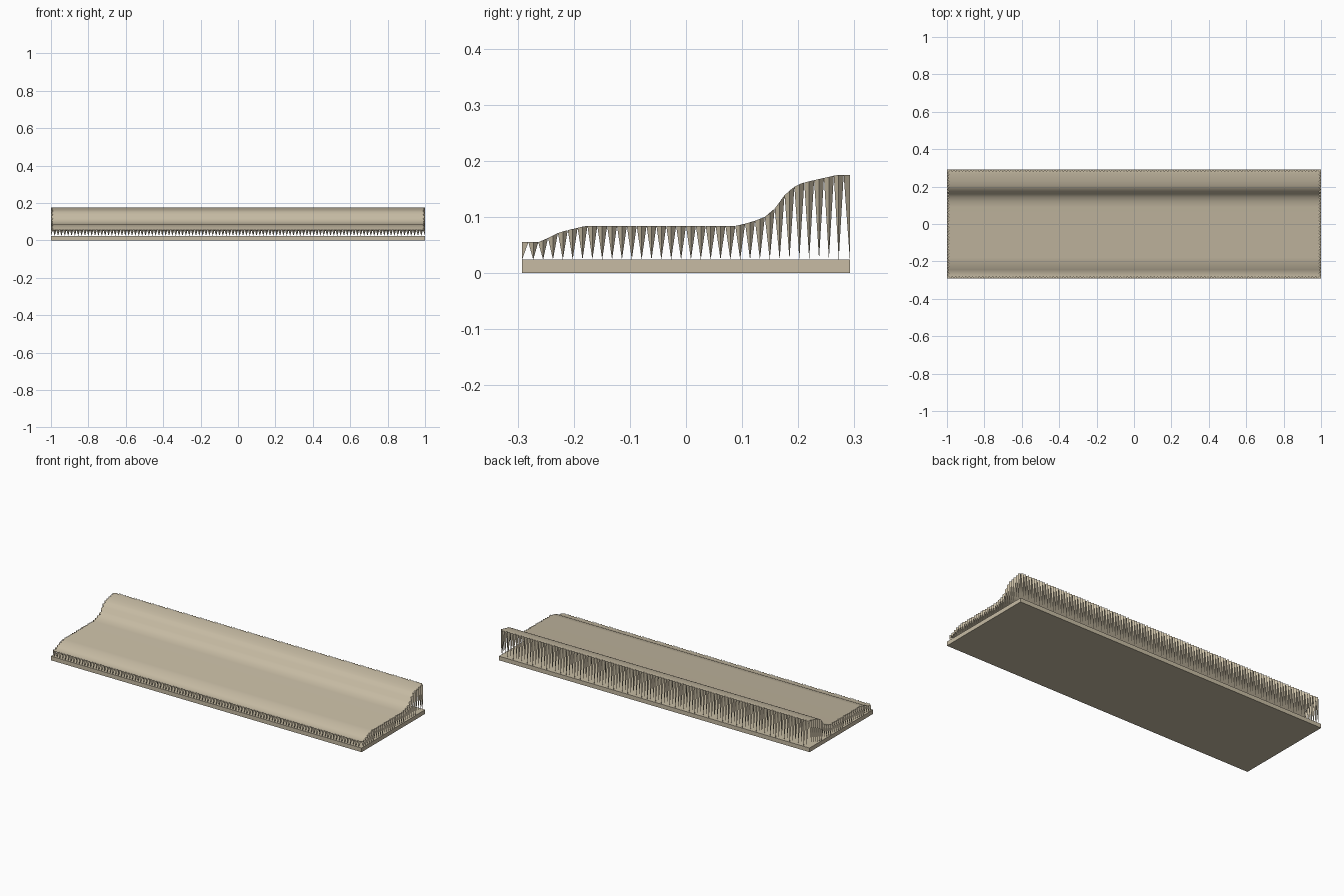
import bpy, bmesh

if "Cube" in bpy.data.objects:
    bpy.data.objects.remove(bpy.data.objects["Cube"])

mat = bpy.data.materials.new("warm beige")
mat.diffuse_color = (0.57, 0.50, 0.37, 1)
mat.use_nodes = True
mat.node_tree.nodes["Principled BSDF"].inputs["Base Color"].default_value = mat.diffuse_color

HX, HY, BASE, D = 1.0, 0.292, 0.024, 0.011   # half sizes, base height, tooth depth
PROFILE = [(-0.292, 0.055), (-0.262, 0.055), (-0.245, 0.063), (-0.225, 0.073),
           (-0.2, 0.079), (-0.18, 0.084), (0.09, 0.084), (0.12, 0.092),
           (0.145, 0.102), (0.16, 0.117), (0.175, 0.138), (0.19, 0.152),
           (0.205, 0.160), (0.23, 0.166), (0.27, 0.175), (0.292, 0.175)]


def height(y):
    for (y0, z0), (y1, z1) in zip(PROFILE, PROFILE[1:]):
        if y <= y1:
            return z0 + (z1 - z0) * (y - y0) / (y1 - y0)
    return PROFILE[-1][1]


def finish(bm, name, smooth=False):
    me = bpy.data.meshes.new(name)
    bm.to_mesh(me)
    bm.free()
    me.materials.append(mat)
    ob = bpy.data.objects.new(name, me)
    bpy.context.collection.objects.link(ob)
    for p in me.polygons:
        p.use_smooth = smooth
    return ob


def face(bm, pts):
    bm.faces.new([bm.verts.new(p) for p in pts])


# flat base slab
bm = bmesh.new()
bmesh.ops.create_cube(bm, size=1)
for v in bm.verts:
    v.co = (v.co.x * 2 * HX, v.co.y * 2 * HY, BASE * (v.co.z + 0.5))
finish(bm, "base_slab")

# wavy top sheet, inset by the depth of the fringe
bm = bmesh.new()
rows = []
for y, z in PROFILE:
    y = max(-HY + D, min(HY - D, y))
    rows.append([bm.verts.new((x, y, z)) for x in (-HX + D, HX - D)])
for a, b in zip(rows, rows[1:]):
    bm.faces.new((a[0], a[1], b[1], b[0]))
finish(bm, "top_sheet", True)


# fringe of pointed teeth, each with a small cap and two slanted outer facets
def fringe(name, count, place):
    bm = bmesh.new()
    for i in range(count):
        t0, t1 = i / count, (i + 1) / count
        tm = (t0 + t1) / 2
        a, b, o = place(t0, D), place(t1, D), place(tm, 0)
        tops = [(x, y, height(y)) for x, y in (a, o, b)]
        tip = (o[0], o[1], BASE)
        face(bm, tops)
        face(bm, (tops[0], tip, tops[1]))
        face(bm, (tops[1], tip, tops[2]))
    finish(bm, name)


LX, LY = HX - D, HY - D
fringe("front_fringe", 110, lambda t, d: (LX * (1 - 2 * t), -HY + d))
fringe("back_fringe", 110, lambda t, d: (LX * (2 * t - 1), HY - d))
fringe("right_fringe", 32, lambda t, d: (HX - d, LY * (1 - 2 * t)))
fringe("left_fringe", 32, lambda t, d: (-HX + d, LY * (2 * t - 1)))

# make the fringe faces point outwards and up
for ob in bpy.data.objects:
    if "fringe" in ob.name:
        bm = bmesh.new()
        bm.from_mesh(ob.data)
        flip = []
        for f in bm.faces:
            c = f.calc_center_median()
            n = f.normal
            if abs(n.z) > 0.8:
                out = n.z
            elif "front" in ob.name or "back" in ob.name:
                out = n.y * c.y
            else:
                out = n.x * c.x
            if out < 0:
                flip.append(f)
        bmesh.ops.reverse_faces(bm, faces=flip)
        bm.to_mesh(ob.data)
        bm.free()
